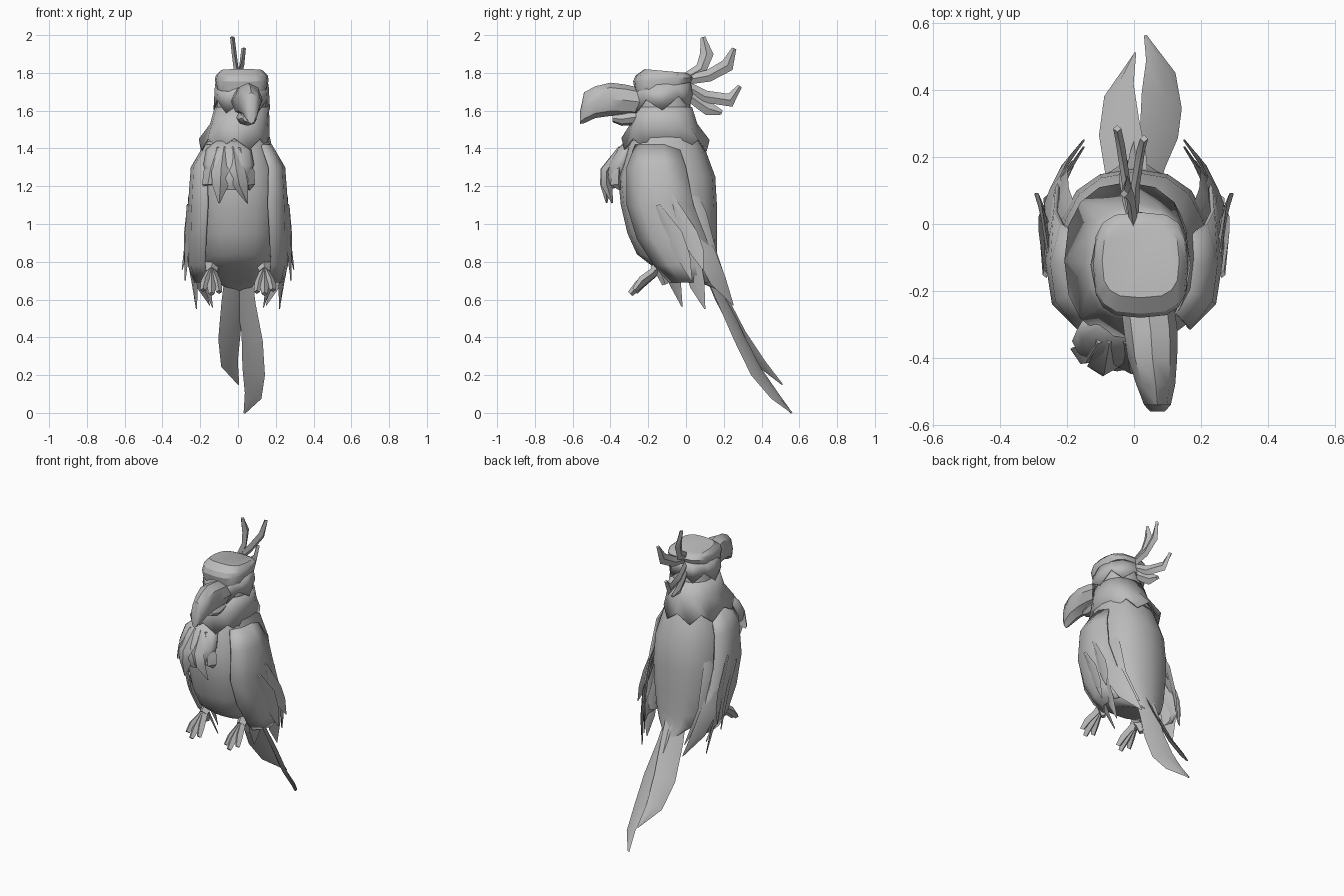
import bpy, bmesh, math
from mathutils import Vector

grey = bpy.data.materials.new("plain grey")
grey.diffuse_color = (0.5, 0.5, 0.5, 1)


def make(name, verts, faces, thick=0, angle=40):
    me = bpy.data.meshes.new(name)
    me.from_pydata(verts, [], faces)
    me.materials.append(grey)
    bm = bmesh.new()
    bm.from_mesh(me)
    bmesh.ops.recalc_face_normals(bm, faces=bm.faces)
    bm.to_mesh(me)
    bm.free()
    ob = bpy.data.objects.new(name, me)
    bpy.context.collection.objects.link(ob)
    if thick:
        m = ob.modifiers.new("thickness", 'SOLIDIFY')
        m.thickness = thick
    bpy.ops.object.select_all(action='DESELECT')
    ob.select_set(True)
    bpy.context.view_layer.objects.active = ob
    bpy.ops.object.shade_smooth_by_angle(angle=math.radians(angle))
    return ob


def bridge(name, rings, caps=True, closed=True, thick=0, angle=40):
    n = len(rings[0])
    verts = [v for r in rings for v in r]
    faces = [(i * n + j, i * n + (j + 1) % n, (i + 1) * n + (j + 1) % n, (i + 1) * n + j)
             for i in range(len(rings) - 1) for j in range(n if closed else n - 1)]
    if caps:
        faces += [tuple(range(n)), tuple(range((len(rings) - 1) * n, len(rings) * n))]
    return make(name, verts, faces, thick, angle)


def oval(yf, zf, yb, zb, rx, cx, n=16, square=0.85):
    """Tilted rounded ring running from a front point to a back point."""
    ring = []
    for k in range(n):
        a = 2 * math.pi * k / n
        s, c = math.sin(a), math.cos(a)
        x = math.copysign(abs(s) ** square, s)
        t = 0.5 - 0.5 * math.copysign(abs(c) ** square, c)
        ring.append((cx + rx * x, yf + (yb - yf) * t, zf + (zb - zf) * t))
    return ring


def feather(name, pts, widths, side, t=0.008):
    """Pointed blade with a diamond cross-section along a path."""
    pts = [Vector(p) for p in pts]
    s = Vector(side).normalized()
    rings = []
    for i, (p, w) in enumerate(zip(pts, widths)):
        d = pts[min(i + 1, len(pts) - 1)] - pts[max(i - 1, 0)]
        n = d.cross(s).normalized() * min(t, w)
        rings.append([p - s * w, p + n, p + s * w, p - n])
    return bridge(name, rings)


# Body
bridge("body", [oval(*r) for r in (
    (-.27, 1.50, .05, 1.49, .15, .01), (-.31, 1.42, .10, 1.40, .18, 0),
    (-.36, 1.25, .155, 1.25, .22, 0), (-.345, 1.10, .165, 1.08, .23, 0),
    (-.31, .95, .165, .92, .215, 0), (-.26, .84, .165, .78, .19, 0),
    (-.17, .77, .17, .70, .15, 0), (.03, .71, .19, .64, .07, 0))])

# Neck and head
bridge("head", [oval(*r) for r in (
    (-.32, 1.44, .09, 1.43, .17, -.01), (-.285, 1.53, .045, 1.52, .148, .01),
    (-.265, 1.62, .025, 1.62, .137, .02), (-.262, 1.74, .015, 1.76, .132, .02))])

# Cap with a raised rim
bridge("cap", [oval(*r, square=.65) for r in (
    (-.270, 1.70, .025, 1.75, .136, .02), (-.28, 1.755, .035, 1.775, .142, .02),
    (-.268, 1.785, .022, 1.79, .137, .02), (-.22, 1.82, .0, 1.80, .115, .02))], angle=30)


# Jagged bands of feathers: face mask and neck ruff
def jagged(name, rings, drop, n):
    rings = [oval(*r, n=n) for r in rings]
    rings[-1] = [(x, y, z - (drop if k % 2 else 0)) for k, (x, y, z) in enumerate(rings[-1])]
    bridge(name, rings, caps=False, thick=.008, angle=35)


jagged("face_mask", ((-.275, 1.73, .025, 1.75, .142, .02),
                     (-.285, 1.65, .036, 1.685, .150, .02)), .065, 12)
jagged("neck_ruff", ((-.272, 1.62, .032, 1.62, .143, .02), (-.295, 1.53, .06, 1.53, .158, .01),
                     (-.342, 1.455, .125, 1.445, .188, -.02)), .06, 16)

# Hooked upper beak and small lower beak
def beak(name, rows):
    bridge(name, [[(cx + hw * math.sin(k * math.pi / 4), y, zc + hh * math.cos(k * math.pi / 4))
                   for k in range(8)] for y, cx, zc, hw, hh in rows], angle=40)


beak("upper_beak", ((-.24, .04, 1.645, .08, .075), (-.32, .05, 1.655, .08, .083),
                    (-.40, .055, 1.66, .074, .088), (-.48, .065, 1.645, .058, .084),
                    (-.54, .07, 1.615, .04, .082), (-.56, .07, 1.565, .022, .035)))
beak("lower_beak", ((-.24, .04, 1.57, .055, .045), (-.34, .05, 1.555, .05, .035),
                    (-.39, .055, 1.56, .03, .02)))

# Crest feathers fanning off the back of the head
crest = (
    ((0, -.01, 1.77), (-.01, .08, 1.82), (-.02, .11, 1.90), (-.03, .09, 1.99)),
    ((0, -.01, 1.76), (.005, .12, 1.785), (.02, .22, 1.84), (.03, .255, 1.93)),
    ((0, -.01, 1.74), (-.02, .10, 1.675), (-.04, .235, 1.655), (-.05, .285, 1.73)),
    ((0, -.01, 1.70), (-.02, .06, 1.65), (-.03, .12, 1.61), (-.03, .19, 1.59)))
for i, path in enumerate(crest):
    p = [Vector(q) for q in path]
    rings = []
    for j, w in enumerate((.024, .032, .036, .012)):
        d = p[min(j + 1, 3)] - p[max(j - 1, 0)]
        across = Vector((0, -d.z, d.y)).normalized() * w
        out = Vector((min(w, .013), 0, 0))
        rings.append([p[j] - across, p[j] + out, p[j] + across, p[j] - out])
    bridge(f"crest_feather_{i + 1}", rings)

# Chest tuft: a soft bulge flowing into curled, overlapping tips
bridge("chest_tuft", [oval(*r, n=12, square=1) for r in (
    (-.32, 1.44, -.26, 1.44, .07, -.05), (-.37, 1.39, -.26, 1.40, .12, -.05),
    (-.42, 1.31, -.28, 1.32, .135, -.05), (-.44, 1.24, -.30, 1.26, .11, -.05),
    (-.42, 1.18, -.33, 1.20, .06, -.04))], angle=60)
for i, (xm, ym, x1, y1, z1) in enumerate((
        (-.135, -.39, -.18, -.37, 1.20), (-.09, -.425, -.10, -.42, 1.11),
        (-.01, -.42, .05, -.39, 1.11), (.04, -.37, .06, -.35, 1.18))):
    feather(f"tuft_tip_{i + 1}", ((xm * .6 - .02, -.34, 1.40), (xm, ym, 1.28),
                                  (xm * .7 + x1 * .3, ym, 1.21), (x1, y1, z1)),
            (.02, .05, .045, .004), (1, -.4 if xm < -.1 else .3 if xm > 0 else 0, 0), .03)

# Wings: curved cover plus long swept feathers
cover = (
    (1.42, (.13, -.27), (.17, -.2), (.18, -.12), (.16, -.04)),
    (1.30, (.17, -.315), (.235, -.23), (.25, -.12), (.22, .0)),
    (1.10, (.165, -.315), (.245, -.24), (.265, -.11), (.24, .04)),
    (.92, (.175, -.26), (.25, -.18), (.27, -.05), (.235, .11)),
    (.78, (.18, -.17), (.25, -.09), (.265, .03), (.21, .155)),
    (.69, (.17, -.09), (.225, -.03), (.235, .08), (.185, .19)))
quills = (  # feather paths, half width, sideways turn of the blade
    ((.22, -.05, 1.15), (.245, .10, .85), (.21, .17, .70), (.15, .25, .57), .06, -.5),
    ((.25, -.10, 1.05), (.25, .03, .80), (.23, .06, .68), (.22, .10, .55), .055, .4),
    ((.23, -.19, 1.00), (.215, -.11, .82), (.175, -.06, .70), (.135, -.02, .56), .055, .8),
    ((.255, -.08, 1.15), (.27, .02, .94), (.28, .06, .85), (.295, .09, .76), .045, .15),
    ((.265, -.15, 1.10), (.272, -.06, .94), (.275, -.01, .82), (.28, .03, .70), .045, .3),
    ((.16, -.02, 1.30), (.215, .07, 1.05), (.215, .13, .85), (.15, .23, .64), .045, -.5))
for s, label in ((1, "right"), (-1, "left")):
    bridge(f"{label}_wing_cover", [[(s * x, y, z) for x, y in row] for z, *row in cover],
           caps=False, closed=False, thick=.012)
    for i, (*path, w, turn) in enumerate(quills):
        feather(f"{label}_wing_feather_{i + 1}", [(s * x, y, z) for x, y, z in path],
                (w * .3, w, w * .8, .003), (s * turn, .9, .4))

    # Leg and toes
    feather(f"{label}_leg", ((s * .13, -.08, .82), (s * .14, -.17, .75)),
            (.045, .03), (1, 0, 0), .035)
    for i, (x, y, z) in enumerate(((.10, -.27, .64), (.14, -.295, .63), (.185, -.27, .65),
                                   (.15, -.11, .68))):
        mid = (s * (.14 + (x - .14) * .7), -.16 + (y + .16) * .65, z + .05)
        feather(f"{label}_toe_{i + 1}", ((s * .14, -.15, .76), mid, (s * x, y, z)),
                (.024, .025, .016), (1, 0, 0), .025)

# Two long tail feathers, tilted like a shallow roof
feather("left_tail_feather",
        ((-.01, .10, .80), (-.025, .18, .62), (-.045, .29, .41), (-.045, .40, .26), (.003, .51, .15)),
        (.06, .07, .068, .05, .004), (1, .42, .35), .012)
feather("right_tail_feather",
        ((.02, .10, .80), (.04, .19, .60), (.075, .28, .40), (.083, .37, .22),
         (.08, .47, .09), (.035, .56, 0.0)),
        (.055, .06, .064, .068, .05, .006), (1, -.42, -.35), .012)
